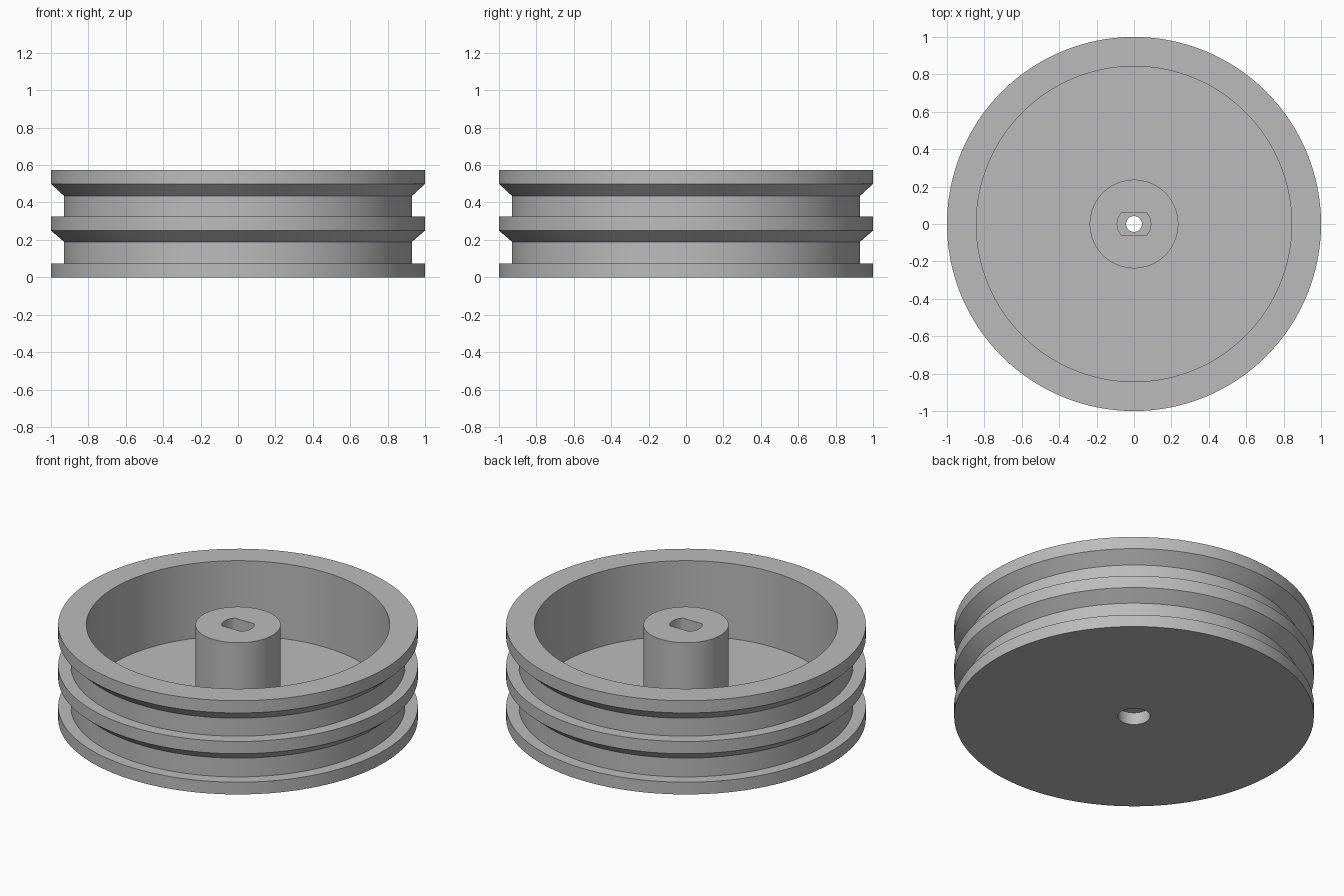
import bpy, bmesh, math

cube = bpy.data.objects.get("Cube")
if cube:
    bpy.data.objects.remove(cube, do_unlink=True)

SEGMENTS = 128
HEIGHT, FLANGE, GROOVE = 0.575, 1.0, 0.93
FLOOR, INNER, HUB = 0.115, 0.843, 0.237
BORE, SCREW, SLOT_HALF = 0.09, 0.042, 0.062
HEAD_TOP, SLOT_FLOOR = 0.075, 0.13

# Plain grey material
grey = bpy.data.materials.new("plain grey")
grey.use_nodes = True
colour = (0.5, 0.5, 0.5, 1)
grey.diffuse_color = colour
grey.node_tree.nodes["Principled BSDF"].inputs["Base Color"].default_value = colour


def ring(bm, radius, z, flat=None):
    """Circle of vertices, optionally cut by two flats facing front and back."""
    verts = []
    for i in range(SEGMENTS):
        a = math.tau * i / SEGMENTS
        x, y = radius * math.cos(a), radius * math.sin(a)
        if flat:
            y = max(-flat, min(flat, y))
        verts.append(bm.verts.new((x, y, z)))
    return verts


# Closed section: two outer grooves, hollow cup, hub, keyed bore, screw recess
outer = [(FLANGE, 0), (FLANGE, 0.075), (GROOVE, 0.075), (GROOVE, 0.19),
         (FLANGE, 0.25), (FLANGE, 0.325), (GROOVE, 0.325), (GROOVE, 0.435),
         (FLANGE, 0.5), (FLANGE, HEIGHT)]
cup = [(INNER, HEIGHT), (INNER, FLOOR), (HUB, FLOOR), (HUB, HEIGHT)]
slot = [(BORE, HEIGHT, SLOT_HALF), (BORE, SLOT_FLOOR, SLOT_HALF)]
screw_hole = [(SCREW, SLOT_FLOOR), (SCREW, HEAD_TOP), (BORE, HEAD_TOP), (BORE, 0)]

# Loft the rings into one closed wheel
bm = bmesh.new()
rings = [ring(bm, *point) for point in outer + cup + slot + screw_hole]
for a, b in zip(rings, rings[1:] + rings[:1]):
    for i in range(SEGMENTS):
        j = (i + 1) % SEGMENTS
        bm.faces.new((a[i], a[j], b[j], b[i]))
bmesh.ops.recalc_face_normals(bm, faces=bm.faces)

mesh = bpy.data.meshes.new("grooved_wheel")
bm.to_mesh(mesh)
bm.free()
mesh.materials.append(grey)
wheel = bpy.data.objects.new("grooved_wheel", mesh)
bpy.context.collection.objects.link(wheel)

# Smooth round walls, crisp edges
bpy.ops.object.select_all(action='DESELECT')
wheel.select_set(True)
bpy.context.view_layer.objects.active = wheel
bpy.ops.object.shade_smooth_by_angle(angle=math.radians(25))
